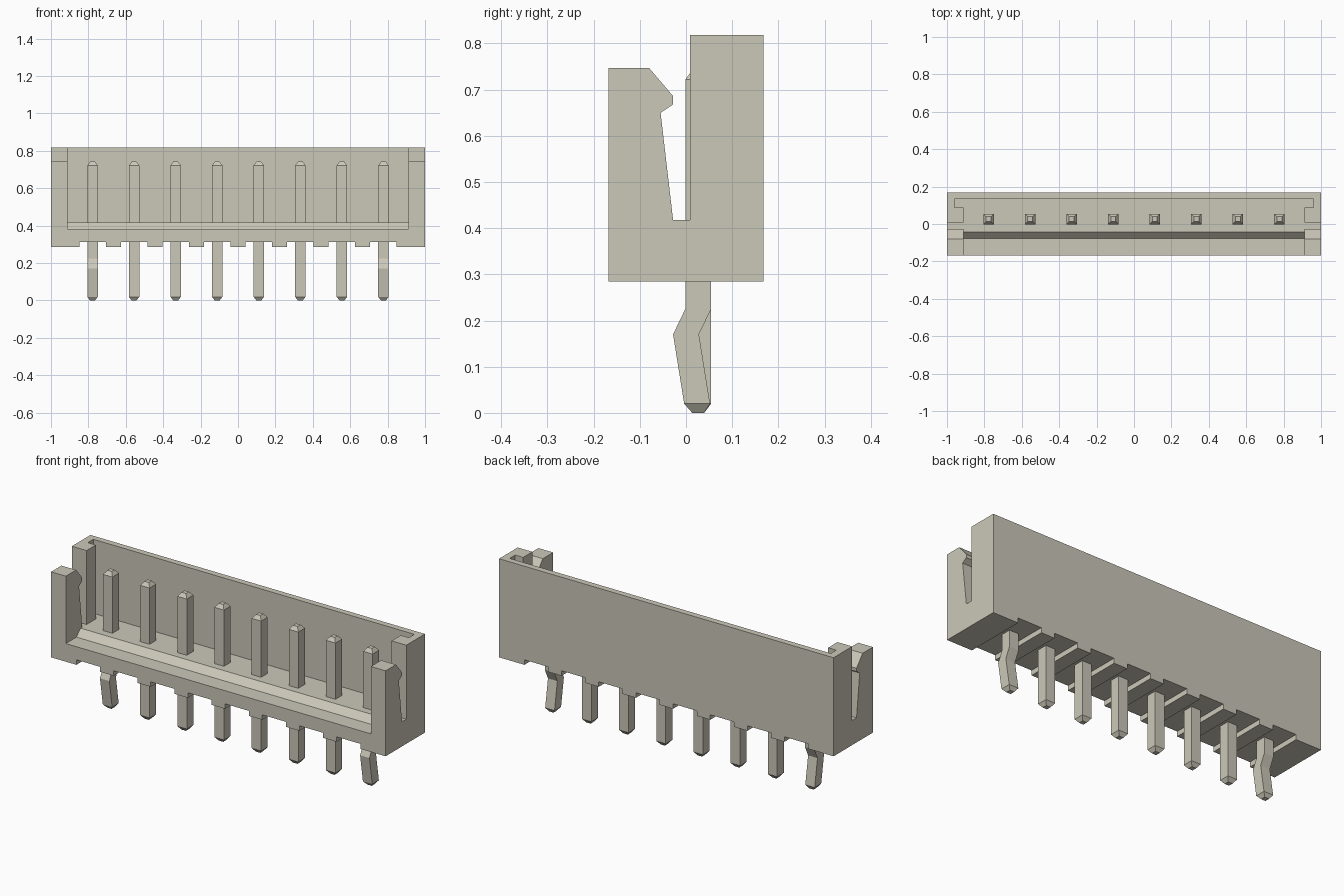
import bpy, bmesh

cube = bpy.data.objects.get("Cube")
if cube:
    bpy.data.objects.remove(cube, do_unlink=True)

# One warm grey plastic colour
COLOR = (0.60, 0.58, 0.485, 1.0)
mat = bpy.data.materials.new("warm_grey")
mat.use_nodes = True
mat.diffuse_color = COLOR
bsdf = next(n for n in mat.node_tree.nodes if n.type == 'BSDF_PRINCIPLED')
bsdf.inputs["Base Color"].default_value = COLOR
bsdf.inputs["Roughness"].default_value = 0.6


def loft(name, rings):
    """Solid skinned through matching rings of points, capped at both ends."""
    bm = bmesh.new()
    loops = [[bm.verts.new(p) for p in ring] for ring in rings]
    n = len(loops[0])
    for a, b in zip(loops, loops[1:]):
        for i in range(n):
            j = (i + 1) % n
            bm.faces.new((a[i], a[j], b[j], b[i]))
    bm.faces.new(loops[0][::-1])
    bm.faces.new(loops[-1])
    bmesh.ops.recalc_face_normals(bm, faces=bm.faces)
    me = bpy.data.meshes.new(name)
    bm.to_mesh(me)
    bm.free()
    me.materials.append(mat)
    ob = bpy.data.objects.new(name, me)
    bpy.context.collection.objects.link(ob)
    return ob


def extrude_x(name, profile, x0, x1):
    """Extrude a (y, z) profile along x."""
    return loft(name, [[(x, y, z) for y, z in profile] for x in (x0, x1)])


def box_profile(y0, y1, z0, z1):
    return [(y0, z0), (y1, z0), (y1, z1), (y0, z1)]


def carve(target, cutter):
    """Subtract the cutter, bake the result and remove the cutter."""
    mod = target.modifiers.new("cut", 'BOOLEAN')
    mod.operation = 'DIFFERENCE'
    mod.solver = 'EXACT'
    mod.object = cutter
    dg = bpy.context.evaluated_depsgraph_get()
    dg.update()
    baked = bpy.data.meshes.new_from_object(target.evaluated_get(dg))
    target.modifiers.clear()
    target.data = baked
    bpy.data.objects.remove(cutter, do_unlink=True)


PIN_X = [(i - 3.5) * 0.2222 for i in range(8)]
FLOOR = 0.418

# Housing: end profile with latch post, slot and tall back
housing = extrude_x("housing", [
    (-0.168, 0.285), (0.168, 0.285), (0.168, 0.818), (0.009, 0.818),
    (0.009, FLOOR), (-0.028, FLOOR), (-0.055, 0.65), (-0.028, 0.668),
    (-0.028, 0.686), (-0.08, 0.747), (-0.168, 0.747)], -1, 1)

# Open cavity with the sloped front sill
carve(housing, extrude_x("cavity_cutter", [
    (-0.3, 0.383), (-0.077, 0.383), (-0.042, FLOOR),
    (0.135, FLOOR), (0.135, 1.0), (-0.3, 1.0)], -0.912, 0.912))

# Recesses in the end walls beside the back wall
carve(housing, extrude_x("recess_cutter",
                         box_profile(0.088, 0.135, FLOOR, 1.0), -0.96, 0.96))

# Shallow channels under each pin
for x in PIN_X:
    carve(housing, extrude_x("channel_cutter",
                             box_profile(-0.3, 0.3, 0.2, 0.312), x - 0.071, x + 0.071))

# Pins: square rings of (z, centre y, half width); end pins are kinked
R, CY = 0.028, 0.0265
TOP = [(0.722, CY, R), (0.742, CY, 0.013)]
STRAIGHT = [(0.0, CY, 0.013), (0.02, CY, R)] + TOP
KINKED = [(0.0, CY, 0.013), (0.02, 0.024, R), (0.17, 0.0, R), (0.225, CY, R)] + TOP
for k, x in enumerate(PIN_X):
    path = KINKED if k in (0, len(PIN_X) - 1) else STRAIGHT
    loft(f"pin_{k + 1}", [[(x - r, y - r, z), (x + r, y - r, z),
                           (x + r, y + r, z), (x - r, y + r, z)] for z, y, r in path])
